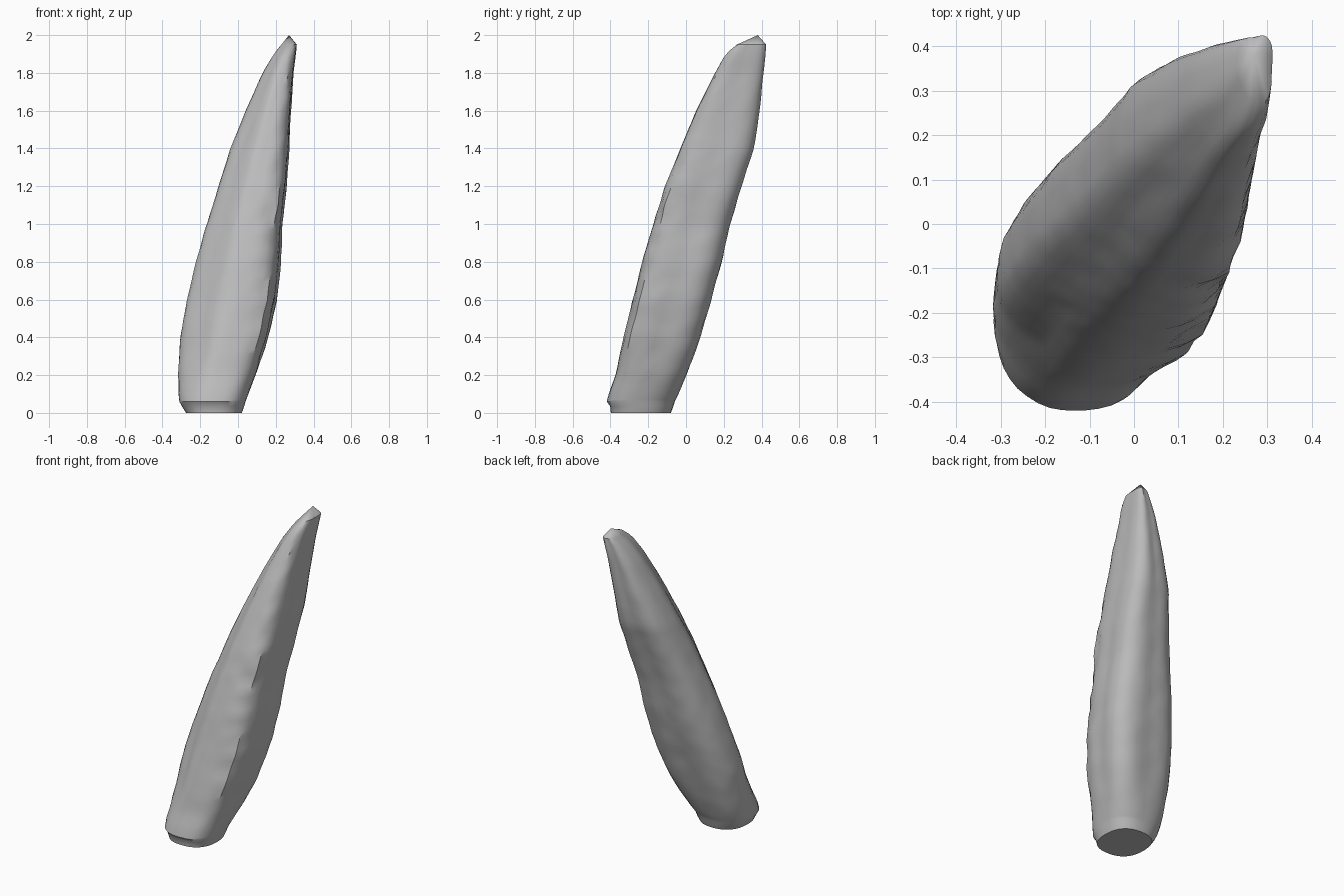
import bpy, bmesh, math
from mathutils import Vector, noise

cube = bpy.data.objects.get("Cube")
if cube:
    bpy.data.objects.remove(cube, do_unlink=True)

# Outline stations: height, x min, x max, y min, y max
STATIONS = [
    (0.00, -.275, .02, -.398, -.08),
    (0.04, -.30, .035, -.402, -.065),
    (0.06, -.31, .04, -.42, -.06),
    (0.10, -.315, .055, -.41, -.04),
    (0.20, -.315, .09, -.375, .00),
    (0.40, -.305, .15, -.33, .065),
    (0.60, -.27, .195, -.28, .125),
    (0.80, -.22, .215, -.23, .18),
    (1.00, -.165, .225, -.17, .225),
    (1.20, -.105, .25, -.11, .285),
    (1.40, -.04, .265, -.03, .35),
    (1.60, .04, .275, .055, .38),
    (1.80, .13, .29, .155, .405),
    (1.90, .19, .305, .21, .415),
    (1.95, .23, .31, .27, .42),
]
PEAK = Vector((.27, .38, 2.0))
SEGMENTS, RINGS = 40, 56
# Fullness of each corner, counter-clockwise from back left; the front right is flat
CORNERS = (0.27, 0.1, -0.17, 0.12)
FOOT_CORNER = 0.06
RIDGE = math.radians(-48)    # direction of the chipped ridge


def outline(z):
    """Interpolate the outline limits at a height."""
    for low, high in zip(STATIONS, STATIONS[1:]):
        if z <= high[0]:
            f = (z - low[0]) / (high[0] - low[0])
            return [a + (b - a) * f for a, b in zip(low[1:], high[1:])]
    return STATIONS[-1][1:]


def surface_point(z, angle):
    """Point on the section with its full corners, flat side and ridge."""
    x0, x1, y0, y1 = outline(z)
    off = (angle - RIDGE + math.pi) % math.tau - math.pi
    ridge = math.exp(-(off / 0.3) ** 2) * min(1, z)
    fade = min(1, z * 5)
    c, s = math.cos(angle), math.sin(angle)
    # Nearly round at the foot, cornered further up
    corner = CORNERS[int(angle / (math.pi / 2)) % 4]
    corner = FOOT_CORNER + (corner - FOOT_CORNER) * min(1, z * 3)
    r = 1 + corner * math.sin(2 * angle) ** 2
    # Long, soft ripples along the length, rougher chips on the ridge
    soft = noise.noise(Vector((c * 1.8, s * 1.8, z * 3)))
    chips = noise.noise(Vector((c * 5, s * 5, z * 11)))
    r += 0.03 * ridge + fade * (0.02 * soft + chips * (0.02 + 0.08 * ridge))
    return Vector(((x0 + x1) / 2 + (x1 - x0) / 2 * r * c,
                   (y0 + y1) / 2 + (y1 - y0) / 2 * r * s,
                   z))


# Stone material
stone = bpy.data.materials.new("stone_grey")
stone.use_nodes = True
grey = (0.5, 0.5, 0.5, 1)
stone.diffuse_color = grey
stone.node_tree.nodes["Principled BSDF"].inputs["Base Color"].default_value = grey

# Shaft rings, with one extra ring at the overhanging foot
bm = bmesh.new()
top = STATIONS[-1][0]
heights = sorted([top * i / RINGS for i in range(RINGS + 1)] + [0.06])
rings = [[bm.verts.new(surface_point(z, math.tau * i / SEGMENTS))
          for i in range(SEGMENTS)] for z in heights]
for low, high in zip(rings, rings[1:]):
    for i in range(SEGMENTS):
        j = (i + 1) % SEGMENTS
        bm.faces.new((low[i], low[j], high[j], high[i]))

# Flat foot and broken tip
bm.faces.new(rings[0][::-1])
peak = bm.verts.new(PEAK)
for i in range(SEGMENTS):
    bm.faces.new((rings[-1][i], rings[-1][(i + 1) % SEGMENTS], peak))
bmesh.ops.recalc_face_normals(bm, faces=bm.faces)

mesh = bpy.data.meshes.new("stone_spike")
bm.to_mesh(mesh)
bm.free()
mesh.materials.append(stone)
spike = bpy.data.objects.new("stone_spike", mesh)
bpy.context.collection.objects.link(spike)

# Smooth body with crisp chips
bpy.ops.object.select_all(action="DESELECT")
spike.select_set(True)
bpy.context.view_layer.objects.active = spike
bpy.ops.object.shade_smooth_by_angle(angle=math.radians(32))
